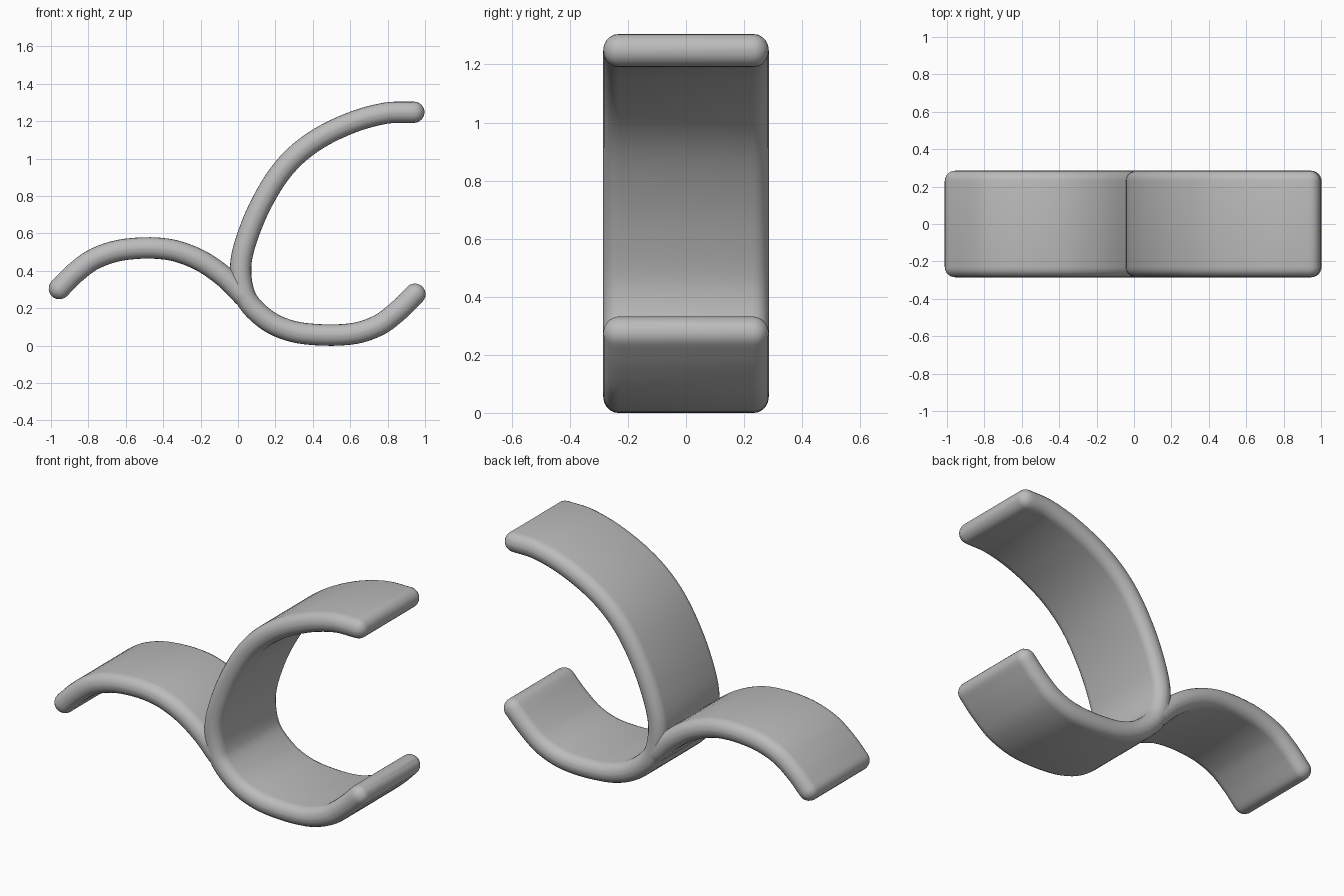
import bpy, bmesh, math
from mathutils import Vector
from mathutils.geometry import interpolate_bezier

if "Cube" in bpy.data.objects:
    bpy.data.objects.remove(bpy.data.objects["Cube"], do_unlink=True)

HALF_WIDTH = 0.285
HALF_THICK = 0.057

grey = bpy.data.materials.new("plain grey")
grey.use_nodes = True
grey.diffuse_color = (0.5, 0.5, 0.5, 1)
grey.node_tree.nodes["Principled BSDF"].inputs["Base Color"].default_value = (0.5, 0.5, 0.5, 1)


def smooth_path(points, steps=5):
    """Smooth curve through the given (x, z) points."""
    pts = [Vector((x, 0, z)) for x, z in points]
    tangents = []
    for i in range(len(pts)):
        a, b = pts[max(i - 1, 0)], pts[min(i + 1, len(pts) - 1)]
        tangents.append((b - a).normalized())
    path = []
    for i in range(len(pts) - 1):
        reach = (pts[i + 1] - pts[i]).length / 3
        path += interpolate_bezier(pts[i], pts[i] + tangents[i] * reach,
                                   pts[i + 1] - tangents[i + 1] * reach, pts[i + 1], steps + 1)[:-1]
    return path + [pts[-1]]


def section(bm, centre, normal, inset):
    """Ring of vertices: a rounded slab cross-section."""
    radius = (HALF_THICK - inset) * 0.96
    ring = []
    for corner, (sy, sn) in enumerate(((1, 1), (-1, 1), (-1, -1), (1, -1))):
        for k in range(6):
            a = math.pi / 2 * (corner + k / 5)
            y = sy * (HALF_WIDTH - inset - radius) + radius * math.cos(a)
            n = sn * (HALF_THICK - inset - radius) + radius * math.sin(a)
            ring.append(bm.verts.new(centre + normal * n + Vector((0, y, 0))))
    return ring


def band(name, points):
    """Curved slab with rounded rims and rounded ends."""
    path = smooth_path(points)
    stations = []
    last = len(path) - 1
    for i, p in enumerate(path):
        t = (path[min(i + 1, last)] - path[max(i - 1, 0)]).normalized()
        stations.append((p, t, 0))
    caps = []
    for k in range(1, 6):
        a = math.radians(16 * k)
        caps.append((HALF_THICK * math.sin(a), HALF_THICK * (1 - math.cos(a))))
    p0, t0, _ = stations[0]
    p1, t1, _ = stations[-1]
    head = [(p0 - t0 * d, t0, inset) for d, inset in reversed(caps)]
    tail = [(p1 + t1 * d, t1, inset) for d, inset in caps]

    bm = bmesh.new()
    rings = [section(bm, p, Vector((-t.z, 0, t.x)), inset) for p, t, inset in head + stations + tail]
    for a, b in zip(rings, rings[1:]):
        for i in range(len(a)):
            j = (i + 1) % len(a)
            bm.faces.new((a[i], a[j], b[j], b[i]))
    bm.faces.new(rings[0])
    bm.faces.new(rings[-1])
    bmesh.ops.recalc_face_normals(bm, faces=bm.faces)
    mesh = bpy.data.meshes.new(name)
    bm.to_mesh(mesh)
    bm.free()
    mesh.materials.append(grey)
    obj = bpy.data.objects.new(name, mesh)
    bpy.context.collection.objects.link(obj)
    return obj


# Open hook: tall upper arc running into the lower cradle
hook = band("open_hook", [
    (0.94, 1.248), (0.79, 1.243), (0.60, 1.19), (0.40, 1.088), (0.25, 0.955),
    (0.13, 0.77), (0.046, 0.57), (0.014, 0.42), (0.036, 0.27), (0.10, 0.182),
    (0.21, 0.105), (0.36, 0.064), (0.60, 0.062), (0.75, 0.108), (0.86, 0.19), (0.946, 0.275)])

# Arched side arm flowing into the hook
arm = band("side_arm", [
    (-0.955, 0.305), (-0.87, 0.39), (-0.76, 0.468), (-0.60, 0.515), (-0.38, 0.516),
    (-0.21, 0.46), (-0.07, 0.365), (0.03, 0.265)])

# Fuse both bands into one body
bpy.ops.object.select_all(action='DESELECT')
bpy.context.view_layer.objects.active = hook
hook.select_set(True)
fuse = hook.modifiers.new("fuse", 'BOOLEAN')
fuse.operation = 'UNION'
fuse.solver = 'EXACT'
fuse.object = arm
bpy.ops.object.modifier_apply(modifier=fuse.name)
bpy.data.objects.remove(arm, do_unlink=True)
hook.name = "curved_band_body"
bpy.ops.object.shade_smooth_by_angle(angle=math.radians(40))
